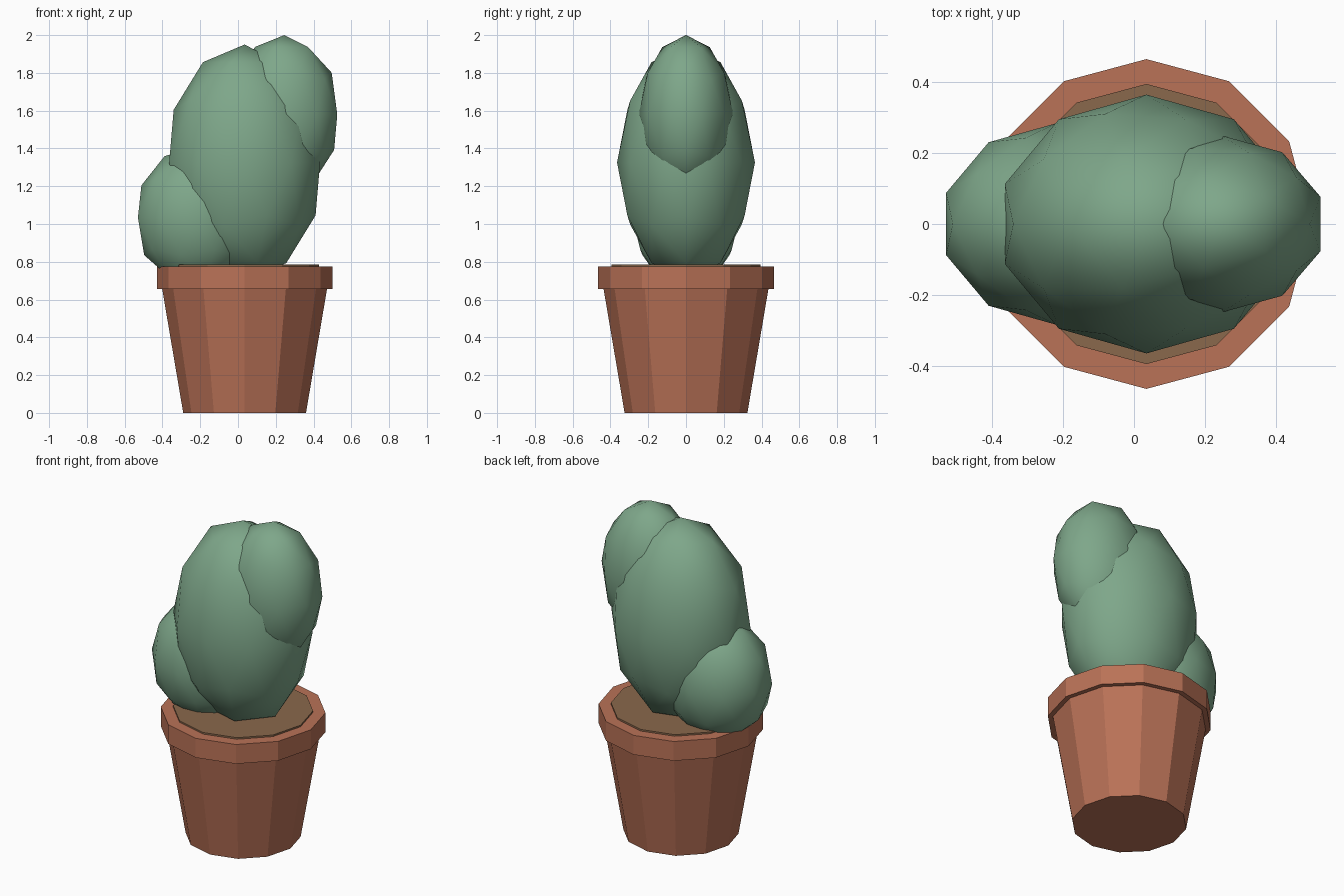
import bpy
import math

default = bpy.data.objects.get("Cube")
if default:
    bpy.data.objects.remove(default)

POT_X = 0.035


def make_material(name, rgb):
    mat = bpy.data.materials.new(name)
    mat.use_nodes = True
    mat.diffuse_color = (*rgb, 1)
    mat.node_tree.nodes["Principled BSDF"].inputs["Base Color"].default_value = (*rgb, 1)
    return mat


green = make_material("cactus green", (0.209, 0.386, 0.254))
terracotta = make_material("terracotta", (0.491, 0.168, 0.095))
brown = make_material("soil brown", (0.254, 0.138, 0.072))


def pot_part(name, r_low, r_high, z_low, z_high, mat):
    """Twelve-sided flat-shaded drum around the pot axis."""
    bpy.ops.mesh.primitive_cone_add(vertices=12, radius1=r_low, radius2=r_high,
                                    depth=z_high - z_low,
                                    location=(POT_X, 0, (z_low + z_high) / 2))
    obj = bpy.context.object
    obj.name = name
    obj.data.materials.append(mat)


def cactus_lobe(name, centre, radii):
    """Smooth low-poly ellipsoid."""
    bpy.ops.mesh.primitive_ico_sphere_add(subdivisions=2, radius=1, location=centre,
                                          rotation=(0, 0, math.pi))
    obj = bpy.context.object
    obj.name = name
    obj.scale = radii
    bpy.ops.object.shade_smooth()
    obj.data.materials.append(green)


# Pot: tapered body, overhanging rim, soil standing just above the rim
pot_part("pot_body", 0.325, 0.437, 0, 0.66, terracotta)
pot_part("pot_rim", 0.465, 0.465, 0.655, 0.775, terracotta)
pot_part("soil", 0.395, 0.395, 0.70, 0.785, brown)

# Cactus: main stem with a high and a low offshoot
cactus_lobe("cactus_stem", (POT_X, 0, 1.325), (0.42, 0.365, 0.625))
cactus_lobe("upper_left_lobe", (0.245, 0, 1.58), (0.295, 0.25, 0.42))
cactus_lobe("lower_right_lobe", (-0.216, 0, 1.035), (0.33, 0.285, 0.38))
